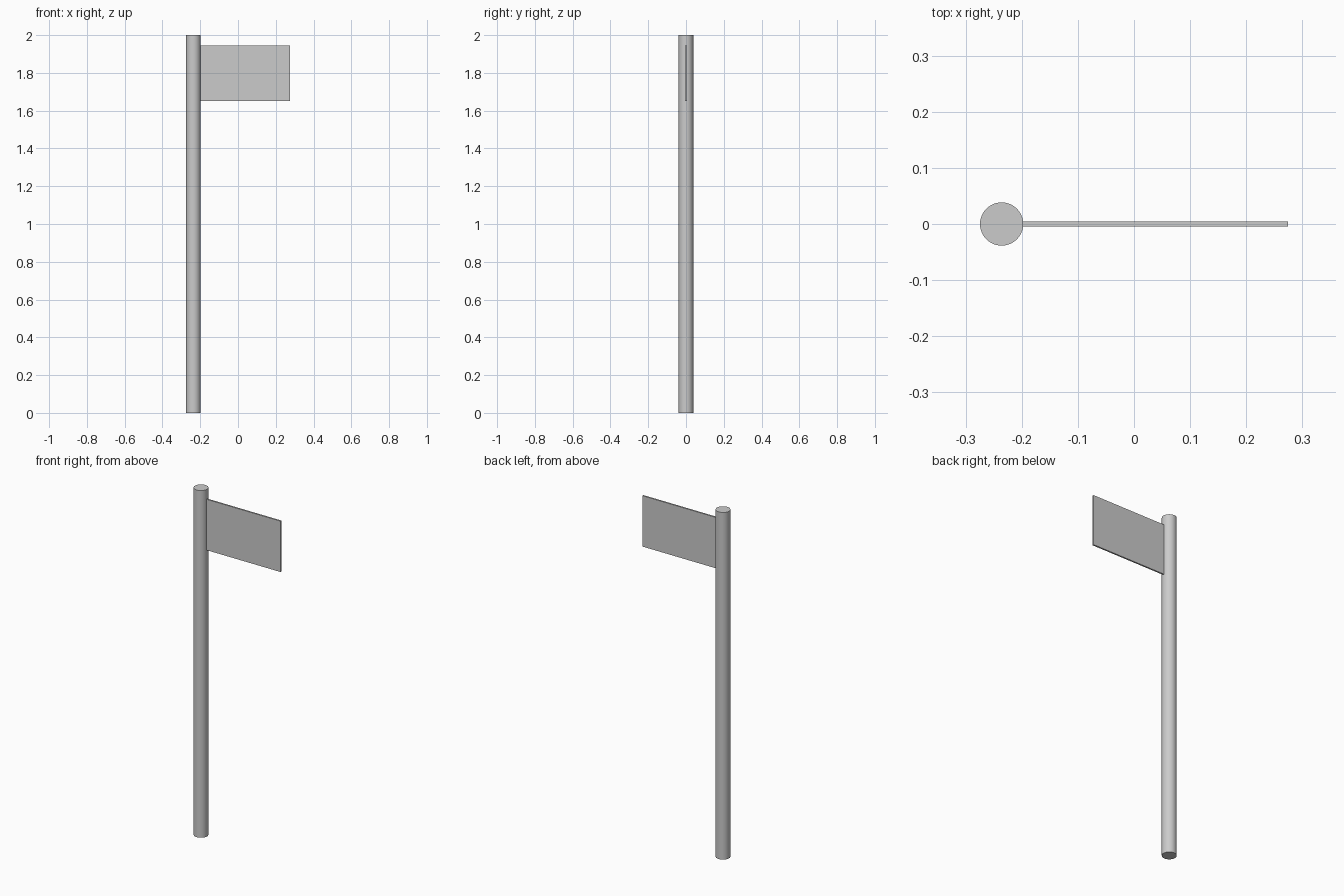
import bpy

if "Cube" in bpy.data.objects:
    bpy.data.objects.remove(bpy.data.objects["Cube"])

POLE_X, POLE_R, HEIGHT = -0.236, 0.0385, 2.0

# Round upright pole
bpy.ops.mesh.primitive_cylinder_add(vertices=64, radius=POLE_R, depth=HEIGHT,
                                    location=(POLE_X, 0, HEIGHT / 2))
pole = bpy.context.object
pole.name = "pole"
bpy.ops.object.shade_smooth_by_angle()

# Thin rectangular sign panel, butted against the pole
x0, x1 = POLE_X + POLE_R - 0.001, 0.2745
z0, z1 = 1.651, 1.944
bpy.ops.mesh.primitive_cube_add(size=1, location=((x0 + x1) / 2, 0, (z0 + z1) / 2))
panel = bpy.context.object
panel.name = "sign_panel"
panel.scale = (x1 - x0, 0.009, z1 - z0)
bpy.ops.object.transform_apply(location=False, rotation=False, scale=True)
